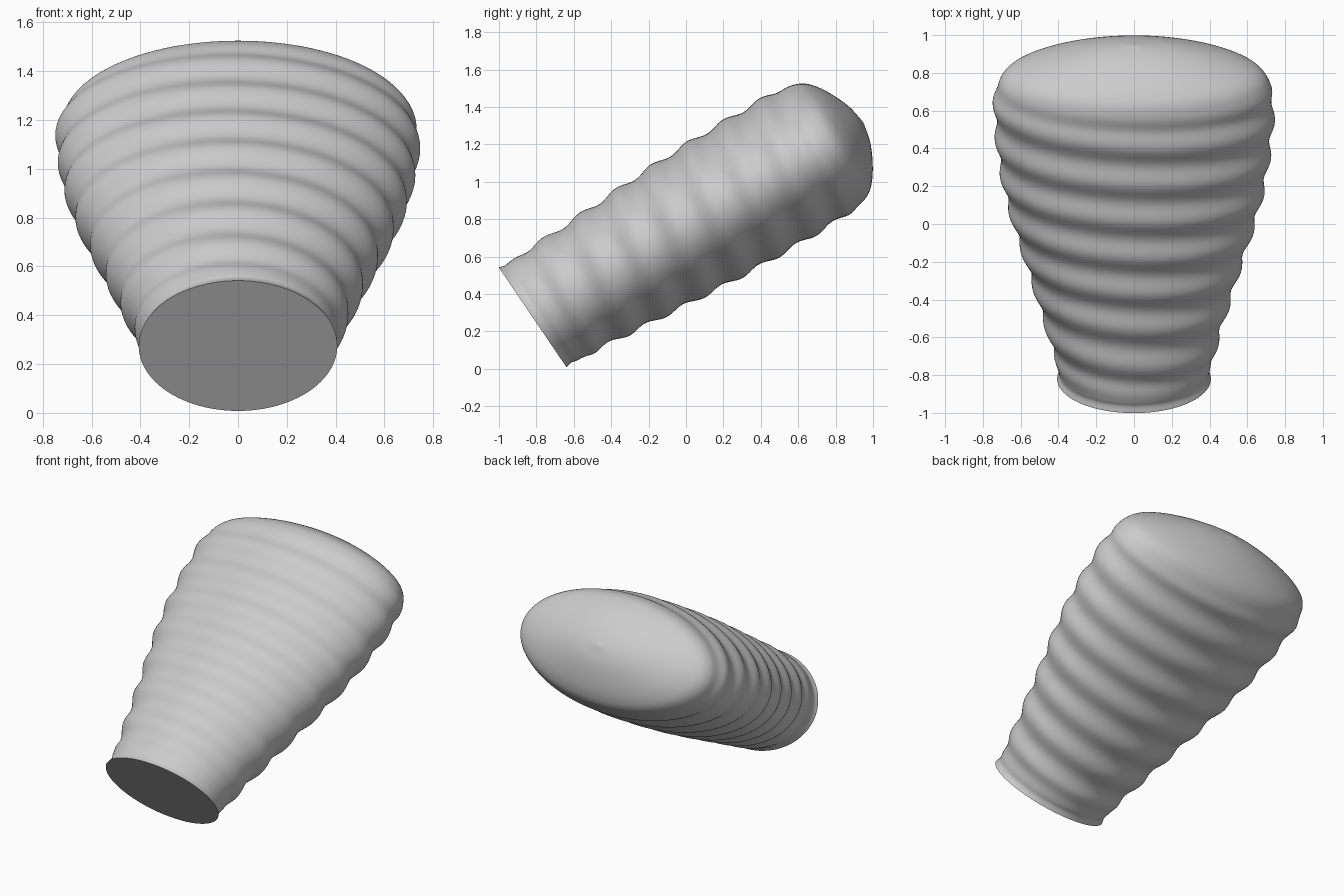
import bpy, bmesh, math
from mathutils import Vector

if "Cube" in bpy.data.objects:
    bpy.data.objects.remove(bpy.data.objects["Cube"])

SEG, STEPS = 96, 16
BASE = Vector((0, -0.82, 0.275))
TILT = math.radians(30.5)
AXIS = Vector((0, math.cos(TILT), math.sin(TILT)))
UP = Vector((0, -math.sin(TILT), math.cos(TILT)))
PITCH, DEPTH = 0.228, 0.011

# distance along axis, half width, half height
PROFILE = [(0, .407, .322), (.035, .397, .314), (.08, .405, .32), (.25, .445, .328),
           (.49, .508, .343), (.72, .57, .358), (.95, .635, .372), (1.18, .688, .381),
           (1.42, .722, .384), (1.65, .738, .382), (1.78, .727, .374), (1.87, .683, .349),
           (1.93, .585, .297), (1.985, .42, .212), (2.03, .22, .11), (2.052, .006, .006)]


def smooth(a, b, x):
    t = min(max((x - a) / (b - a), 0), 1)
    return t * t * (3 - 2 * t)


def resample(points):
    """Catmull-Rom curve through the profile."""
    p = [Vector(q) for q in points]
    p = [2 * p[0] - p[1]] + p + [2 * p[-1] - p[-2]]
    out = []
    for i in range(1, len(p) - 2):
        a, b, c, d = p[i - 1:i + 3]
        for k in range(STEPS):
            t = k / STEPS
            out.append(b + 0.5 * t * (c - a + t * (2 * a - 5 * b + 4 * c - d
                                                 + t * (3 * (b - c) + d - a))))
    return out + [p[-2]]


bm = bmesh.new()
rings = []
for s, w, h in resample(PROFILE):
    fade = smooth(0.06, 0.2, s) * (1 - smooth(1.7, 1.84, s))
    ring = []
    for i in range(SEG):
        a = 2 * math.pi * i / SEG
        # spiral ribs: one turn climbs by one pitch
        phase = 2 * math.pi * (s - 1.70) / PITCH + math.pi - a
        r = DEPTH * fade * math.cos(phase)
        x, v = (w + r) * math.cos(a), (h + r) * math.sin(a)
        lean = -0.064 * v * (1 - smooth(0, 0.6, s))   # slanted base cut
        ring.append(bm.verts.new(BASE + AXIS * (s + lean) + UP * v + Vector((x, 0, 0))))
    rings.append(ring)

# side walls and domed end
for lo, hi in zip(rings, rings[1:]):
    for i in range(SEG):
        j = (i + 1) % SEG
        bm.faces.new((lo[i], lo[j], hi[j], hi[i]))
# flat base and tip
bm.faces.new(rings[0])
bm.faces.new(rings[-1])
bmesh.ops.recalc_face_normals(bm, faces=bm.faces)

mesh = bpy.data.meshes.new("ribbed_body")
bm.to_mesh(mesh)
bm.free()
body = bpy.data.objects.new("ribbed_body", mesh)
bpy.context.collection.objects.link(body)

grey = bpy.data.materials.new("light grey")
grey.diffuse_color = (0.6, 0.6, 0.6, 1)
grey.use_nodes = True
grey.node_tree.nodes["Principled BSDF"].inputs["Base Color"].default_value = grey.diffuse_color
mesh.materials.append(grey)

bpy.context.view_layer.objects.active = body
body.select_set(True)
bpy.ops.object.shade_smooth_by_angle(angle=math.radians(40))
